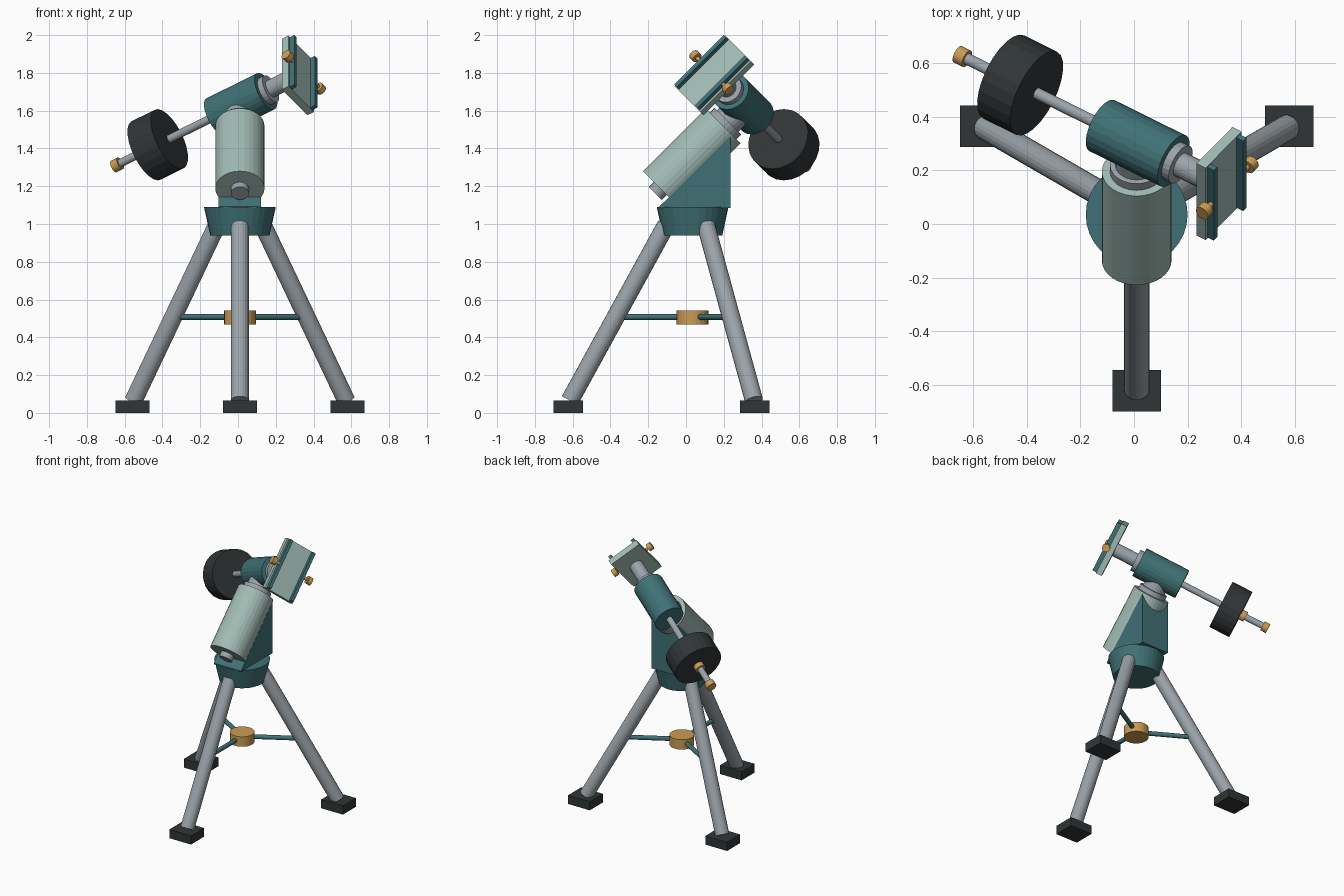
import bpy, bmesh, math
from mathutils import Vector, Matrix

if "Cube" in bpy.data.objects:
    bpy.data.objects.remove(bpy.data.objects["Cube"])


def mat(name, r, g, b):
    m = bpy.data.materials.new(name)
    m.diffuse_color = (r, g, b, 1)
    m.use_nodes = True
    m.node_tree.nodes["Principled BSDF"].inputs["Base Color"].default_value = m.diffuse_color
    return m


TEAL = mat("teal_paint", .05, .165, .18)
MINT = mat("pale_green_paint", .36, .50, .46)
DARK = mat("dark_iron", .03, .036, .038)
STEEL = mat("steel", .33, .37, .40)
BRASS = mat("brass", .60, .33, .09)


def finish(name, bm, m):
    bmesh.ops.recalc_face_normals(bm, faces=bm.faces)
    me = bpy.data.meshes.new(name)
    bm.to_mesh(me)
    bm.free()
    me.materials.append(m)
    ob = bpy.data.objects.new(name, me)
    bpy.context.collection.objects.link(ob)
    return ob


def rod(name, p, q, r, m, r2=None, n=24):
    """Cylinder or cone from p to q."""
    p, q = Vector(p), Vector(q)
    rot = (q - p).to_track_quat('Z', 'Y').to_matrix().to_4x4()
    bm = bmesh.new()
    bmesh.ops.create_cone(bm, cap_ends=True, segments=n, radius1=r,
                          radius2=r if r2 is None else r2, depth=(q - p).length,
                          matrix=Matrix.Translation((p + q) / 2) @ rot)
    return finish(name, bm, m)


def box(name, c, size, m, axes=None):
    """Box centred at c; axes gives its local directions."""
    bm = bmesh.new()
    rot = Matrix(axes).transposed().to_4x4() if axes else Matrix.Identity(4)
    bmesh.ops.create_cube(bm, size=1, matrix=Matrix.Translation(c) @ rot
                          @ Matrix.Diagonal((*size, 1)))
    return finish(name, bm, m)


CX, CY = .01, .035

# Tripod legs, feet and spreader arms
for side, deg in (("front", -90), ("right", 30), ("left", 150)):
    a = math.radians(deg)

    def at(rad, z):
        return Vector((CX + rad * math.cos(a), CY + rad * math.sin(a), z))
    rod(side + "_leg", at(.65, .065), at(.14, .995), .048, STEEL, n=20)
    box(side + "_foot", at(.658, .0325), (.18, .155, .065), DARK)
    rod(side + "_spreader_arm", at(.05, .508), at(.41, .508), .016, TEAL, n=12)
rod("spreader_hub", (CX, CY, .468), (CX, CY, .542), .084, BRASS)

# Tripod head and angled wedge
rod("tripod_head", (CX, CY, .94), (CX, CY, 1.09), .157, TEAL, r2=.19, n=32)
bm = bmesh.new()
f = bm.faces.new([bm.verts.new((CX - .113, y, z)) for y, z in
                  ((-.14, 1.085), (.235, 1.085), (.235, 1.467), (-.14, 1.093))])
ex = bmesh.ops.extrude_face_region(bm, geom=[f])
bmesh.ops.translate(bm, vec=(.226, 0, 0),
                    verts=[v for v in ex["geom"] if isinstance(v, bmesh.types.BMVert)])
finish("wedge", bm, TEAL)

# Polar axis, tilted 45 degrees
S = math.sqrt(.5)
U = Vector((0, S, S))
A = Vector((CX, -.136, 1.188))
rod("polar_housing", A, A + U * .47, .13, MINT, n=32)
rod("polar_end_cap", A - U * .037, A + U * .02, .048, STEEL)
rod("polar_collar", A + U * .46, A + U * .505, .1, STEEL)
rod("polar_shaft", A + U * .49, A + U * .62, .08, STEEL)

# Cross axis, perpendicular to the polar axis
t = math.radians(35)
N = Vector((0, -S, S))
D = Vector((math.cos(t), 0, 0)) + N * math.sin(t)
W = Vector((math.sin(t), 0, 0)) - N * math.cos(t)
P = Vector((CX, .303, 1.635))
for name, s, e, r, m in (
        ("cross_housing", -.158, .168, .106, TEAL),
        ("cross_collar", .16, .2, .078, STEEL),
        ("saddle_shaft", .19, .36, .048, STEEL),
        ("weight_shaft", -.79, -.14, .022, STEEL),
        ("counterweight", -.606, -.456, .173, DARK),
        ("weight_lock_nut", -.643, -.6, .036, BRASS),
        ("shaft_end_knob", -.815, -.773, .034, BRASS)):
    rod(name, P + D * s, P + D * e, r, m)

# Saddle plate with rails and clamp knobs
axes = (U, W, D)
box("saddle_plate", P + D * .375, (.38, .235, .042), MINT, axes)
for side, s in (("upper", -1), ("lower", 1)):
    box(side + "_rail", P + D * .41 + W * .095 * s, (.37, .022, .032), TEAL, axes)
    K = P + D * .413
    rod(side + "_clamp_stem", K + W * .1 * s, K + W * .14 * s, .011, BRASS, n=12)
    rod(side + "_clamp_knob", K + W * .132 * s, K + W * .165 * s, .028, BRASS, n=16)
